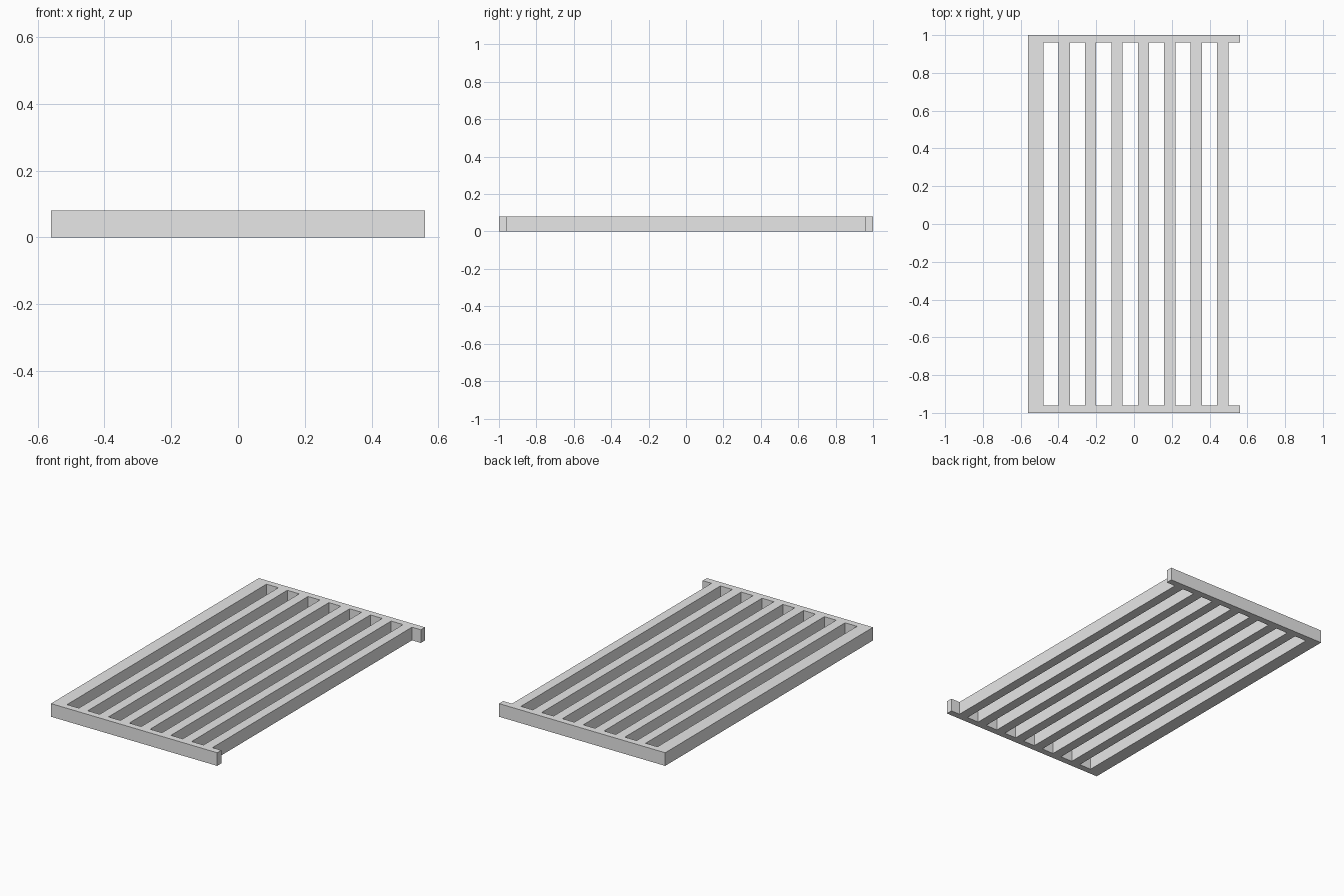
import bpy, bmesh, math

cube = bpy.data.objects.get("Cube")
if cube:
    bpy.data.objects.remove(cube, do_unlink=True)

# Dimensions
LEFT, RIGHT = -0.56, 0.56
HALF_LENGTH, RAIL, HEIGHT = 1.0, 0.04, 0.08
SLOT, PITCH, SLOTS = 0.08, 0.14, 7

# Material
grey = bpy.data.materials.new("light_grey")
grey.use_nodes = True
colour = (0.8, 0.8, 0.8, 1)
grey.diffuse_color = colour
grey.node_tree.nodes["Principled BSDF"].inputs["Base Color"].default_value = colour

# Column edges alternate slat, slot, slat ... and end with an open notch
xs = [LEFT]
for i in range(SLOTS):
    start = LEFT + SLOT + i * PITCH
    xs += [start, start + SLOT]
xs += [LEFT + SLOT + SLOTS * PITCH, RIGHT]
inner = HALF_LENGTH - RAIL
ys = [-HALF_LENGTH, -inner, inner, HALF_LENGTH]

# Flat plan: end rails are full rows, the middle row keeps only the slats
bm = bmesh.new()
grid = [[bm.verts.new((x, y, 0)) for y in ys] for x in xs]
for i in range(len(xs) - 1):
    for j in range(len(ys) - 1):
        if j == 1 and i % 2:
            continue
        bm.faces.new((grid[i][j], grid[i + 1][j], grid[i + 1][j + 1], grid[i][j + 1]))

# Raise the plan into a solid frame
raised = bmesh.ops.extrude_face_region(bm, geom=bm.faces[:], use_keep_orig=True)
verts = [v for v in raised["geom"] if isinstance(v, bmesh.types.BMVert)]
bmesh.ops.translate(bm, verts=verts, vec=(0, 0, HEIGHT))
bmesh.ops.recalc_face_normals(bm, faces=bm.faces[:])

mesh = bpy.data.meshes.new("slatted_frame")
bm.to_mesh(mesh)
bm.free()
mesh.materials.append(grey)
frame = bpy.data.objects.new("slatted_frame", mesh)
bpy.context.collection.objects.link(frame)
